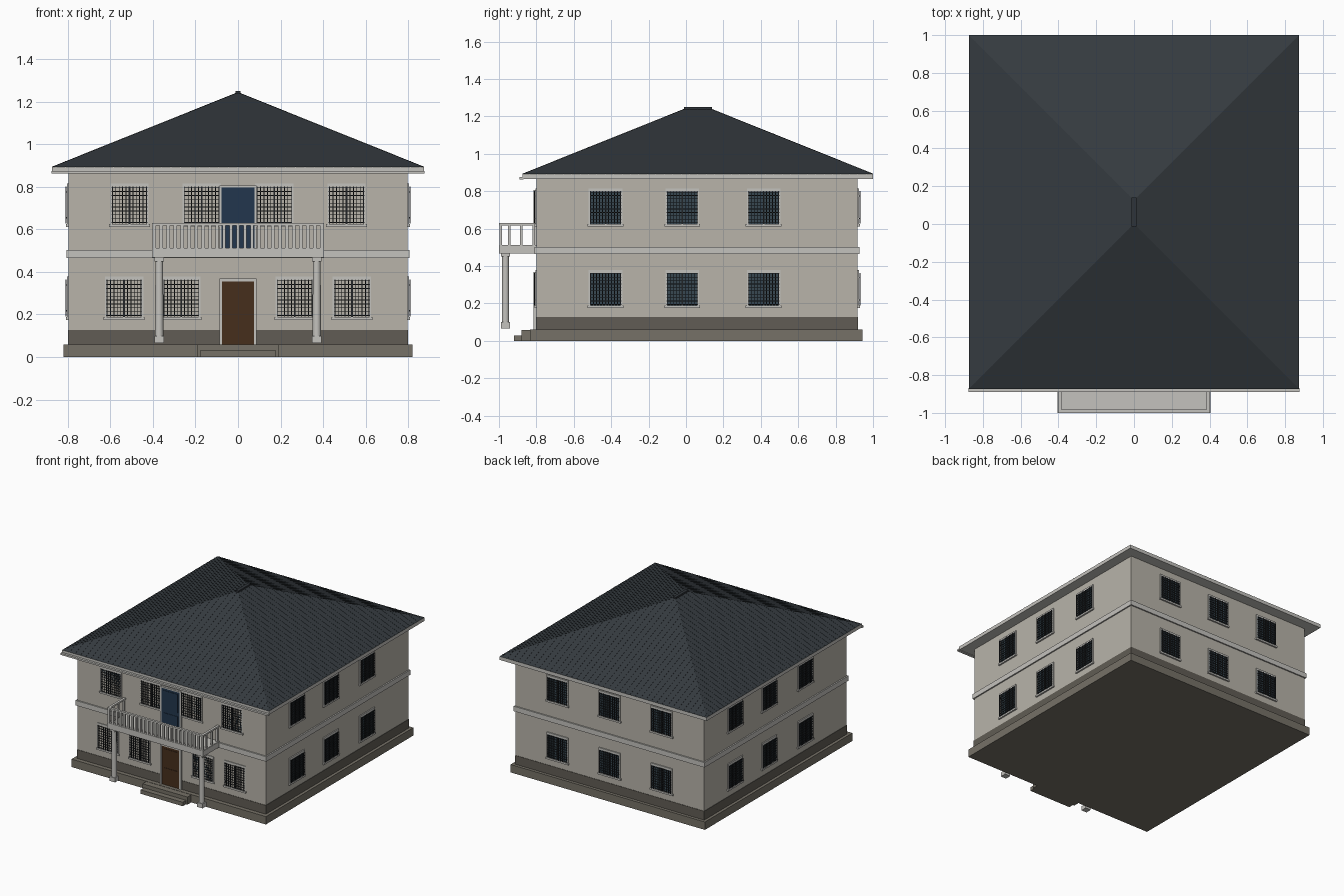
import bpy, bmesh
from math import radians
from mathutils import Matrix, Vector

if "Cube" in bpy.data.objects:
    bpy.data.objects.remove(bpy.data.objects["Cube"])

def mat(name, r, g, b):
    m = bpy.data.materials.new(name)
    m.diffuse_color = (r, g, b, 1)
    m.use_nodes = True
    m.node_tree.nodes["Principled BSDF"].inputs["Base Color"].default_value = m.diffuse_color
    return m

WALL = mat("wall", .48, .455, .40)
TRIM = mat("trim", .55, .54, .51)
BASE = mat("base", .18, .165, .135)
PLINTH = mat("plinth", .12, .108, .09)
ROOF = mat("roof", .035, .043, .050)
SEAM = mat("seam", .028, .034, .040)
GLASS = mat("glass", .040, .065, .085)
GRILLE = mat("grille", .015, .017, .019)
WOOD = mat("wood", .062, .028, .012)
BLUE = mat("blue", .016, .037, .075)

def box(bm, x0, x1, y0, y1, z0, z1, m=Matrix()):
    c = Vector(((x0 + x1) / 2, (y0 + y1) / 2, (z0 + z1) / 2))
    s = Matrix.Diagonal((x1 - x0, y1 - y0, z1 - z0, 1))
    bmesh.ops.create_cube(bm, size=1, matrix=m @ Matrix.Translation(c) @ s)

def finish(name, bm, material):
    bmesh.ops.recalc_face_normals(bm, faces=bm.faces)
    me = bpy.data.meshes.new(name)
    bm.to_mesh(me)
    bm.free()
    me.materials.append(material)
    ob = bpy.data.objects.new(name, me)
    bpy.context.collection.objects.link(ob)
    return ob

def boxes(name, material, *dims):
    bm = bmesh.new()
    for d in dims:
        box(bm, *d)
    return finish(name, bm, material)

# Main masses, from the ground up
W, Y0, Y1 = .795, -.80, .917
CY = (Y0 + Y1) / 2
boxes("foundation", BASE, (-.82, .82, -.835, .943, 0, .06))
boxes("plinth", PLINTH, (-.798, .798, Y0 - .003, Y1 + .003, .06, .127))
boxes("walls", WALL, (-W, W, Y0, Y1, .1, .87))
boxes("floor_band", TRIM, (-.805, .805, Y0 - .010, Y1 + .010, .465, .503))
boxes("front_steps", BASE, (-.19, .19, -.88, -.83, 0, .058),
      (-.178, .178, -.92, -.87, 0, .03))

# Hip roof
EX, EY0, EY1, EZ, PZ = .873, -.873, 1.0, .893, 1.243
RY0, RY1 = EY0 + EX, EY1 - EX
boxes("eaves_slab", TRIM, (-EX, EX, EY0, EY1, .866, EZ),
      (-.877, .877, -.89, EY0 + .005, .862, .875))
bm = bmesh.new()
c = [bm.verts.new(p) for p in ((-EX, EY0, EZ), (EX, EY0, EZ), (EX, EY1, EZ), (-EX, EY1, EZ),
                               (0, RY0, PZ), (0, RY1, PZ))]
for f in ((0, 1, 4), (1, 2, 5, 4), (2, 3, 5), (3, 0, 4, 5), (3, 2, 1, 0)):
    bm.faces.new([c[i] for i in f])
finish("hip_roof", bm, ROOF)
boxes("ridge_cap", SEAM, (-.012, .012, RY0 - .012, RY1 + .012, 1.232, 1.25))

# Standing seams: thin prisms running up each slope to the hip
bm = bmesh.new()
slope = (PZ - EZ) / EX
MY, HY = (EY0 + EY1) / 2, (EY1 - EY0) / 2
for deg, half, out in ((0, EX, HY), (90, HY, EX), (180, EX, HY), (270, HY, EX)):
    m = Matrix.Translation((0, MY, EZ)) @ Matrix.Rotation(radians(deg), 4, 'Z')
    n = int(half / .045)
    for i in range(-n, n + 1):
        s = i * .045
        run = min(half - abs(s), EX)
        vs = []
        for r in (0, run):
            for ds, h in ((-.0015, -.002), (.0015, -.002), (.0015, .0015), (-.0015, .0015)):
                vs.append(bm.verts.new(m @ Vector((s + ds, -out + r, r * slope + h))))
        for q in ((0, 1, 2, 3), (7, 6, 5, 4), (0, 4, 5, 1), (1, 5, 6, 2), (2, 6, 7, 3), (3, 7, 4, 0)):
            bm.faces.new([vs[k] for k in q])
finish("roof_seams", bm, ROOF)

# Windows: local x along the wall, local -y outwards, local z up
glass, frame, grille = bmesh.new(), bmesh.new(), bmesh.new()

def window(m):
    w, h, t = .086, .182, .004
    box(glass, -w, w, -.003, .01, 0, h, m)
    for s in (-1, 1):
        a, b = sorted((s * (w - t), s * (w + .004)))
        box(frame, a, b, -.008, .01, 0, h, m)
    box(frame, -w - .004, w + .004, -.008, .01, h - t, h + .012, m)
    box(frame, -w - .010, w + .010, -.012, .01, -.010, .003, m)
    box(grille, -.004, .004, -.008, .005, 0, h - t, m)
    for i in range(11):
        x = -.080 + i * .016
        box(grille, x - .002, x + .002, -.015, -.011, .005, h - .003, m)
    for i in range(10):
        z = .010 + i * .0182
        box(grille, -.084, .084, -.013, -.010, z - .0018, z + .0018, m)
    for x in (-.08, .08):
        for z in (.03, .15):
            box(grille, x - .002, x + .002, -.012, 0, z, z + .005, m)

def row(deg, centre, positions, z):
    for p in positions:
        window(Matrix.Translation((*centre, z)) @ Matrix.Rotation(radians(deg), 4, 'Z')
               @ Matrix.Translation((p, 0, 0)))

LOW, HIGH = .185, .622
row(0, (0, Y0 + .003), (-.535, -.267, .267, .535), LOW)
row(0, (0, Y0 + .003), (-.51, -.17, .17, .51), HIGH)
side = [y - CY for y in (-.43, -.02, .415)]
for z in (LOW, HIGH):
    row(90, (W, CY), side, z)
    row(180, (0, Y1), (-.44, 0, .44), z)
    row(270, (-W, CY), side, z)
finish("window_glass", glass, GLASS)
finish("window_frames", frame, TRIM)
finish("window_grilles", grille, GRILLE)

# Entrance door with two raised panels
boxes("door_frame", TRIM, (-.088, -.074, -.815, -.79, .06, .368), (.074, .088, -.815, -.79, .06, .368),
      (-.088, .088, -.815, -.79, .355, .368))
boxes("door", WOOD, (-.075, .075, -.808, -.79, .06, .356),
      (-.052, .052, -.811, -.80, .09, .19), (-.052, .052, -.811, -.80, .215, .335))

# Balcony door
boxes("balcony_door", BLUE, (-.078, .078, -.811, -.79, .503, .797),
      (-.06, .06, -.814, -.80, .53, .61), (-.06, .06, -.814, -.80, .64, .78))
boxes("balcony_door_frame", TRIM, (-.088, -.077, -.815, -.79, .503, .806),
      (.077, .088, -.815, -.79, .503, .806), (-.088, .088, -.815, -.79, .797, .806))

# Balcony slab and railing
boxes("balcony_slab", TRIM, (-.405, .405, -1.0, Y0, .468, .51))
bm = bmesh.new()
for z0, z1 in ((.508, .513), (.618, .63)):
    box(bm, -.403, .403, -1.0, -.982, z0, z1)
    for x in (-.394, .394):
        box(bm, x - .009, x + .009, -1.0, Y0, z0, z1)
for i in range(25):
    x = -.394 + i * .788 / 24
    box(bm, x - .008, x + .008, -.998, -.984, .51, .62)
for x in (-.394, .394):
    for y in (-.945, -.88, -.815):
        box(bm, x - .007, x + .007, y - .007, y + .007, .51, .62)
finish("balcony_railing", bm, TRIM)

# Balcony columns
bm = bmesh.new()
for x in (-.37, .37):
    y = -.965
    bmesh.ops.create_cone(bm, cap_ends=True, segments=16, radius1=.020, radius2=.018, depth=.38,
                          matrix=Matrix.Translation((x, y, .275)))
    box(bm, x - .023, x + .023, y - .023, y + .023, .067, .1)
    box(bm, x - .023, x + .023, y - .023, y + .023, .45, .47)
columns = finish("balcony_columns", bm, TRIM)
bpy.context.view_layer.objects.active = columns
columns.select_set(True)
bpy.ops.object.shade_smooth_by_angle(angle=radians(35))
